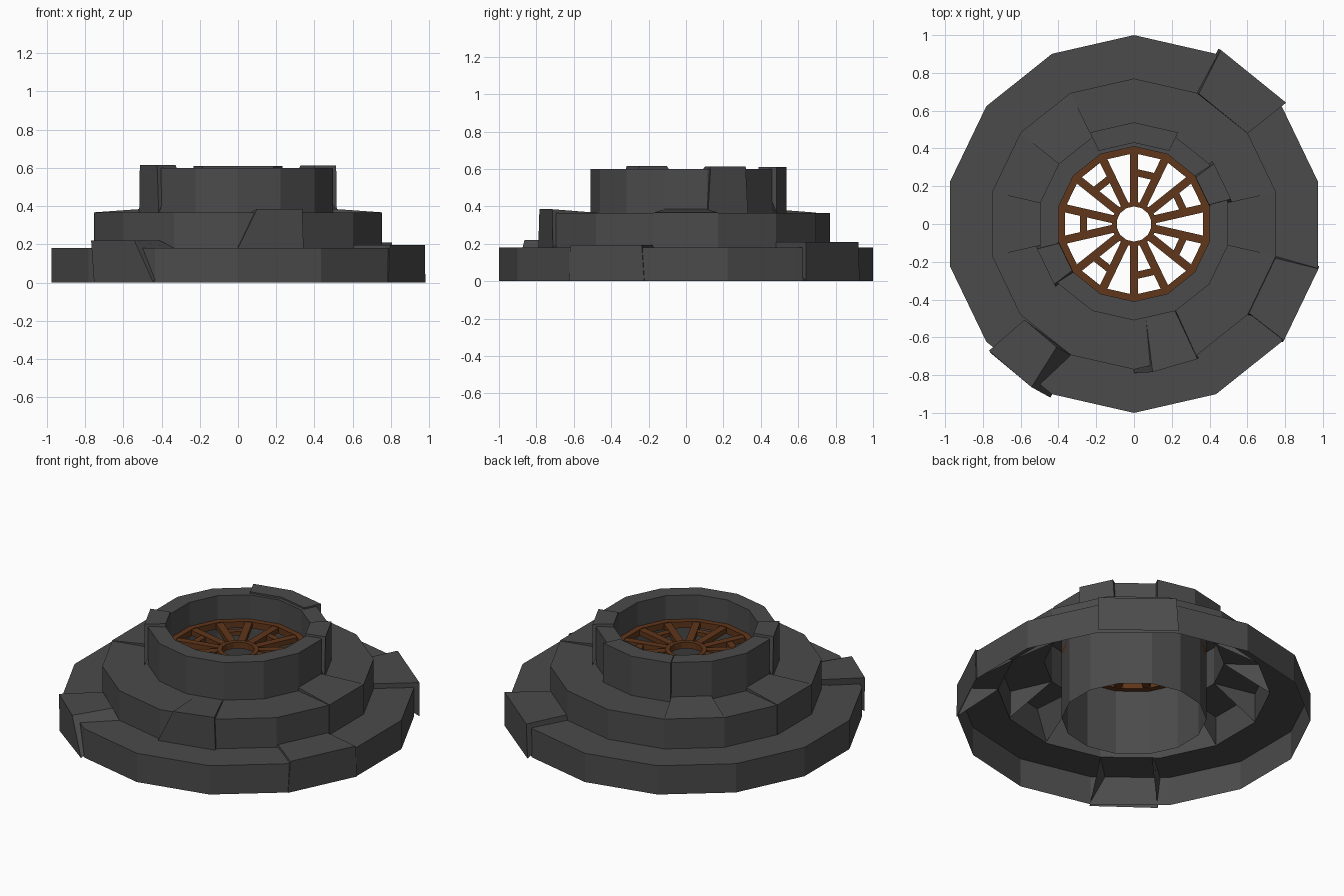
import bpy, math
from mathutils import Vector

if "Cube" in bpy.data.objects:
    bpy.data.objects.remove(bpy.data.objects["Cube"])

N = 14
STEP = 2 * math.pi / N


def material(name, color):
    m = bpy.data.materials.new(name)
    m.diffuse_color = (*color, 1)
    m.use_nodes = True
    m.node_tree.nodes["Principled BSDF"].inputs["Base Color"].default_value = m.diffuse_color
    return m


STONE = material("dark_stone", (0.07, 0.07, 0.07))
RUST = material("rusty_metal", (0.115, 0.037, 0.01))


def pt(r, k, z):
    a = math.pi / 2 + k * STEP
    return (r * math.cos(a), r * math.sin(a), z)


def make(name, verts, faces, mat):
    me = bpy.data.meshes.new(name)
    me.from_pydata(verts, [], faces)
    me.materials.append(mat)
    ob = bpy.data.objects.new(name, me)
    bpy.context.collection.objects.link(ob)
    return ob


def lathe(name, profile, mat, closed=False):
    n = len(profile)
    verts = [pt(r, k, z) for k in range(N) for r, z in profile]
    faces = []
    for k in range(N):
        a, b = k * n, (k + 1) % N * n
        for j in range(n if closed else n - 1):
            j2 = (j + 1) % n
            faces.append((a + j, b + j, b + j2, a + j2))
    return make(name, verts, faces, mat)


def block(name, k0, k1, ri, ro, z0, ztop, z1, zi, i0=0.0, i1=0.0, b0=0.0):
    """Displaced stone covering sectors k0..k1, with sloped ends i0 and i1."""
    verts, faces = [], []
    ks = list(range(k0, k1 + 1))
    for k in ks:
        kb = k + (b0 if k == k0 else 0)
        kt = k + (i0 if k == k0 else -i1 if k == k1 else 0)
        verts += [pt(ro, kb, z0), pt(ro, kt, z1), pt(ri, kt, zi), pt(ri, kb, ztop)]
    for s in range(len(ks) - 1):
        a, b = s * 4, s * 4 + 4
        for j in range(3):
            faces.append((a + j, b + j, b + j + 1, a + j + 1))
    e = len(verts) - 4
    faces += [(0, 1, 2, 3), (e + 3, e + 2, e + 1, e)]
    return make(name, verts, faces, STONE)


def bar(name, p, q, width, z0, z1):
    p, q = Vector(p), Vector(q)
    d = (q - p).normalized()
    s = Vector((-d.y, d.x, 0)) * width / 2
    c = [p - s, q - s, q + s, p + s]
    verts = [(v.x, v.y, z) for z in (z0, z1) for v in c]
    faces = [(3, 2, 1, 0), (4, 5, 6, 7)]
    faces += [(i, (i + 1) % 4, (i + 1) % 4 + 4, i + 4) for i in range(4)]
    return make(name, verts, faces, RUST)


# Hollow three-tier skin with the central shaft
lathe("stepped_base", [(1, 0), (1, .18), (.77, .18), (.77, .365), (.51, .365),
                       (.51, .6), (.41, .6), (.41, 0)], STONE)

# Displaced stones, bottom tier
block("lower_stone_back", -2, -1, .77, 1.03, 0, .18, .21, .21, 0, .03)
block("lower_stone_right", -5, -4, .77, 1.005, 0, .18, .195, .195, .03, .03)
block("lower_stone_left", 5, 6, .77, 1.02, 0, .18, .22, .22, .1, .25, .15)

# Displaced stones, middle tier
block("middle_stone_front", 7, 8, .51, .79, .18, .365, .385, .365, .28, .02)
for n, k in (("back", 1), ("left", 3), ("right", -4)):
    block("middle_stone_" + n, k, k + 1, .51, .772, .18, .365, .367, .385)

# Displaced stones, top tier
block("rim_stone_back", -1, 1, .43, .538, .365, .6, .61, .61)
block("rim_stone_right", -3, -2, .41, .53, .365, .6, .613, .613, .06, .06)
block("rim_stone_left", 4, 5, .41, .53, .365, .6, .615, .615, .06, .06)

# Grate: rim, hub, spokes and ties in every other sector
Z0, Z1 = .41, .45
for n, ri, ro in (("grate_rim", .375, .41), ("grate_hub", .093, .12)):
    lathe(n, [(ro, Z0), (ro, Z1), (ri, Z1), (ri, Z0)], RUST, True)
for k in range(N):
    bar("grate_spoke", pt(.11, k, 0), pt(.385, k, 0), .043, Z0 + .004, Z1 - .004)
    if k % 2:
        bar("grate_tie", pt(.275, k, 0), pt(.275, k + 1, 0), .038, Z0 + .008, Z1 - .008)
